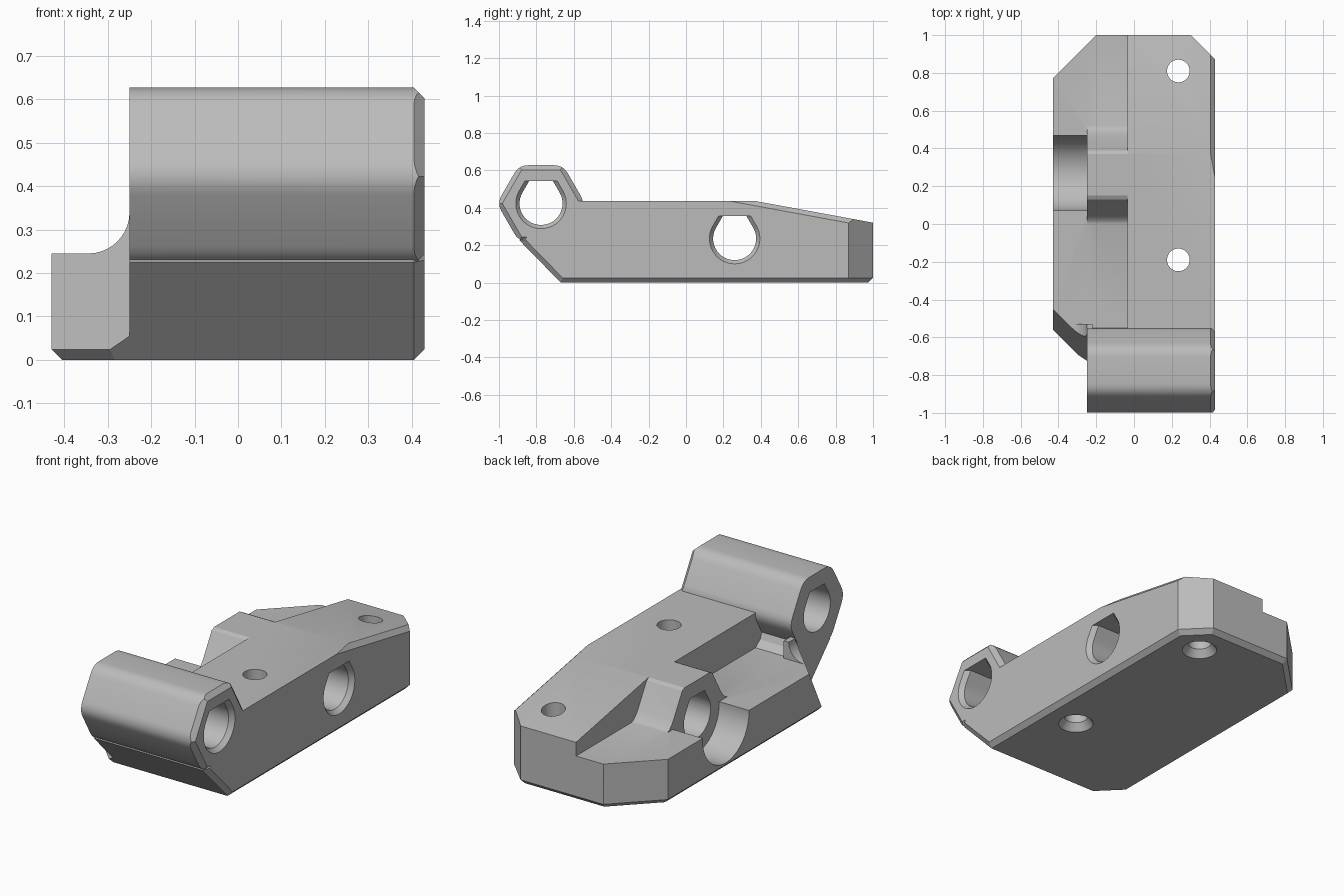
import bpy, bmesh, math
from mathutils import Vector

cube = bpy.data.objects.get("Cube")
if cube:
    bpy.data.objects.remove(cube, do_unlink=True)

grey = bpy.data.materials.new("plain_grey")
grey.use_nodes = True
grey.diffuse_color = (0.5, 0.5, 0.5, 1)
grey.node_tree.nodes["Principled BSDF"].inputs["Base Color"].default_value = grey.diffuse_color

LEFT, RIGHT, STEP, INNER, BEVEL = 0.43, -0.43, -0.035, -0.25, 0.025
SHELF = 0.245


def loft(name, rings, cuts=()):
    """Solid through matching rings, trimmed by (point, outward normal) planes."""
    bm = bmesh.new()
    loops = [[bm.verts.new(p) for p in ring] for ring in rings]
    for a, b in zip(loops, loops[1:]):
        for i in range(len(a)):
            j = (i + 1) % len(a)
            bm.faces.new((a[i], a[j], b[j], b[i]))
    bm.faces.new(loops[0][::-1])
    bm.faces.new(loops[-1])
    for point, normal in cuts:
        geom = bm.verts[:] + bm.edges[:] + bm.faces[:]
        bmesh.ops.bisect_plane(bm, geom=geom, dist=1e-5, plane_co=point,
                               plane_no=Vector(normal).normalized(), clear_outer=True)
        bmesh.ops.holes_fill(bm, edges=[e for e in bm.edges if e.is_boundary])
    bmesh.ops.recalc_face_normals(bm, faces=bm.faces[:])
    mesh = bpy.data.meshes.new(name)
    bm.to_mesh(mesh)
    bm.free()
    mesh.materials.append(grey)
    obj = bpy.data.objects.new(name, mesh)
    bpy.context.collection.objects.link(obj)
    return obj


def along_x(name, profile, x0, x1, cuts=()):
    return loft(name, [[(x, y, z) for y, z in profile] for x in (x0, x1)], cuts)


def combine(target, other, operation):
    mod = target.modifiers.new("join", 'BOOLEAN')
    mod.operation, mod.object, mod.solver = operation, other, 'EXACT'
    bpy.context.view_layer.objects.active = target
    bpy.ops.object.modifier_apply(modifier=mod.name)
    bpy.data.objects.remove(other, do_unlink=True)


def circle(r, n=48):
    return [(r * math.cos(2 * math.pi * i / n), r * math.sin(2 * math.pi * i / n)) for i in range(n)]


def soft_hexagon(cy, cz, r, d):
    corners = [Vector(p) for p in circle(r, 6)]
    pts = []
    for i, c in enumerate(corners):
        a = c + (corners[i - 1] - c).normalized() * d
        b = c + (corners[(i + 1) % 6] - c).normalized() * d
        for k in range(6):
            t = k / 5
            p = a * (1 - t) ** 2 + c * 2 * t * (1 - t) + b * t * t
            pts.append((cy + p.x, cz + p.y))
    return pts


def teardrop(r, top):
    """Circle with sloped shoulders and a flat roof."""
    arc = [math.radians(150 + 240 * i / 40) for i in range(41)]
    pts = [(r * math.cos(a), r * math.sin(a)) for a in arc]
    half = r * math.cos(math.pi / 6) - (top - r / 2) / math.sqrt(3)
    return pts + [(half, top), (-half, top)]


def edge_chamfer(a, b):
    """Chamfer plane on the left end of a counterclockwise y-z profile edge."""
    n = Vector((b[1] - a[1], a[0] - b[0])).normalized()
    return ((LEFT - BEVEL, a[0], a[1]), (1, n.x, n.y))


# Outline cuts shared by the body and wing
root2 = math.sqrt(2)
outline = [((0.3, 1, 0), (1, 1, 0)), ((-0.2, 1, 0), (-1, 1, 0)),
           ((0, 1, BEVEL), (0, 1, -1)), ((RIGHT, 0, BEVEL), (-1, 0, -1)),
           ((0.3, 1, BEVEL), (1, 1, -root2)), ((-0.2, 1, BEVEL), (-1, 1, -root2))]

# Main body
side = [(-0.67, 0), (1, 0), (1, 0.32), (0.375, 0.435), (-0.775, 0.435), (-0.89, 0.225)]
chamfers = [edge_chamfer(side[i], side[(i + 1) % 6]) for i in (0, 2, 4, 5)]
body = along_x("bracket_body", side, INNER, LEFT, outline + chamfers)
step = along_x("step_cutter", [(-2, SHELF), (2, SHELF), (2, 1), (-2, 1)], -1, STEP)
combine(body, step, 'DIFFERENCE')

# Low wing with a leaning front corner
lean = [((RIGHT, -0.57, 0), (-1, -1, 0.49))]
lean_bottom = [((RIGHT, -0.56, BEVEL), (-1, -1, -root2))]
low = [(-0.67, 0), (1, 0), (1, SHELF), (-0.89, SHELF), (-0.89, 0.225)]
combine(body, along_x("wing", low, RIGHT, -0.2, outline + lean + lean_bottom), 'UNION')

# Hexagonal tube across the front
hinge, pivot = (-0.775, 0.423), (0.26, 0.235)
hexagon = [(hinge[0] + y, hinge[1] + z) for y, z in circle(0.236, 6)]
tube_cuts = [edge_chamfer(hexagon[i], hexagon[(i + 1) % 6]) for i in range(6)]
tube = along_x("front_tube", soft_hexagon(*hinge, 0.236, 0.05), INNER, LEFT, tube_cuts)
combine(body, tube, 'UNION')

# Fillet under the tube and concave fillet beside its end
under = [(-0.605, 0.31), (-0.59, 0.275), (-0.55, SHELF), (-0.55, 0.2), (-0.7, 0.2), (-0.7, 0.31)]
combine(body, along_x("tube_fillet", under, INNER, 0), 'UNION')
arc = [(-0.345 + 0.095 * math.sin(a), 0.34 - 0.095 * math.cos(a))
       for a in (math.pi / 2 * i / 10 for i in range(11))]
arc += [(-0.22, 0.34), (-0.22, 0.2), (-0.345, 0.2)]
corner = loft("corner_fillet", [[(x, y, z) for x, z in arc] for y in (-0.8, -0.53)], lean)
combine(body, corner, 'UNION')

# Raised boss around the second cross hole
flare = [(0.27, 0.2), (0.27, 0.242), (0.245, 0.25), (0.225, 0.268), (0.205, 0.295),
         (0.13, 0.425), (0.11, 0.435)]
boss = [(pivot[0] + y, z) for y, z in flare] + [(pivot[0] - y, z) for y, z in reversed(flare)]
combine(body, along_x("boss", boss, INNER, 0), 'UNION')

# Rounded groove through the wing
groove = [(pivot[0] + 0.01 + y, pivot[1] + z) for y, z in circle(0.2, 64)]
combine(body, along_x("groove_cutter", groove, -0.6, INNER), 'DIFFERENCE')

# Cross holes with flared mouths
for cy, cz in (hinge, pivot):
    rings = [[(x, cy + y, cz + z) for y, z in teardrop(r, 0.12)]
             for x, r in ((-0.6, 0.115), (LEFT - 0.025, 0.115), (LEFT, 0.135), (LEFT + 0.1, 0.135))]
    combine(body, loft("cross_hole_cutter", rings), 'DIFFERENCE')

# Vertical screw holes, countersunk below
for cy in (-0.19, 0.81):
    rings = [[(0.235 + x, cy + y, z) for x, y in circle(r)]
             for z, r in ((-0.1, 0.09), (0, 0.09), (0.04, 0.06), (0.8, 0.06))]
    combine(body, loft("screw_hole_cutter", rings), 'DIFFERENCE')

bpy.ops.object.select_all(action='DESELECT')
body.select_set(True)
bpy.context.view_layer.objects.active = body
bpy.ops.object.shade_smooth_by_angle(angle=math.radians(25))
